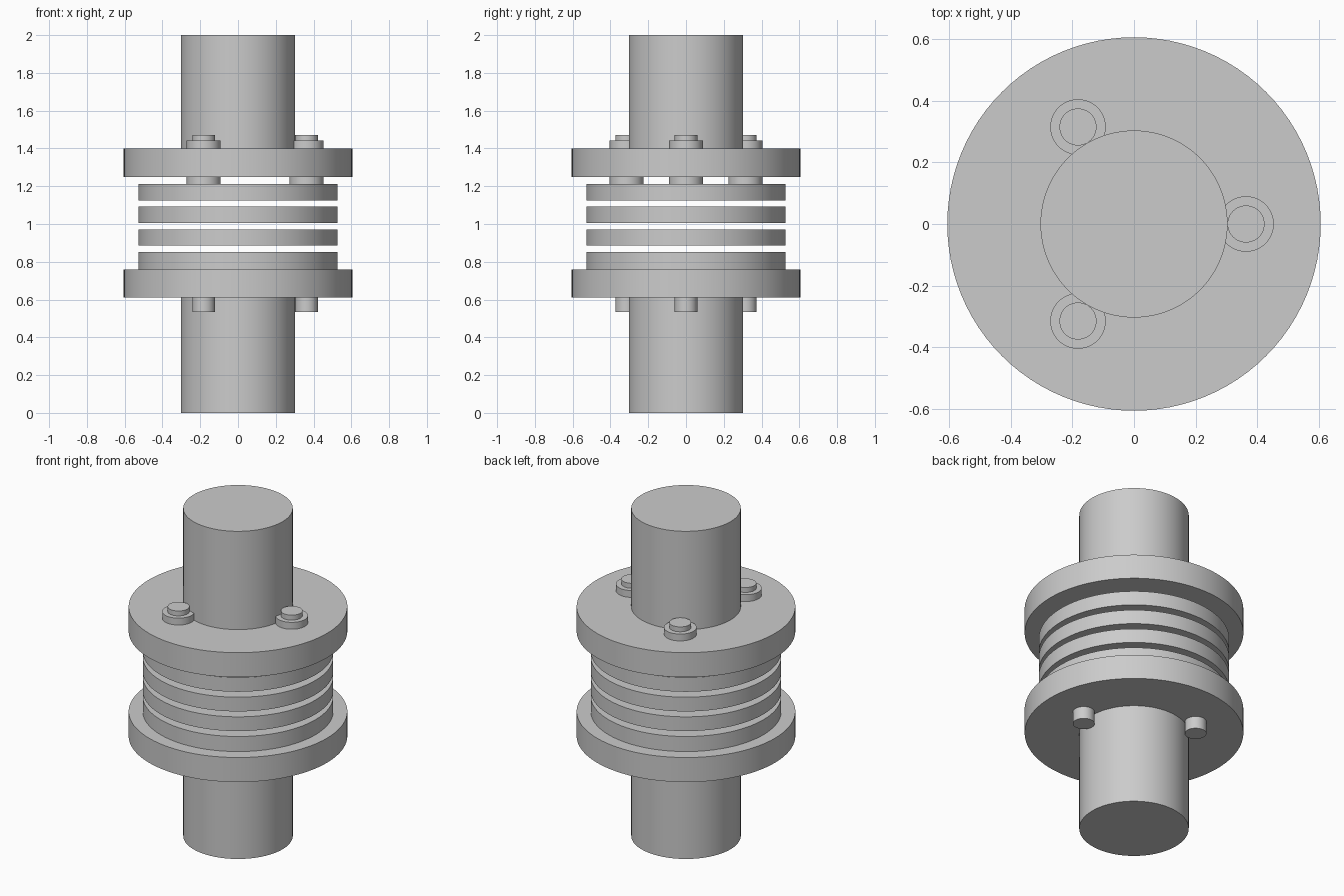
import bpy
from math import cos, sin, radians

cube = bpy.data.objects.get("Cube")
if cube:
    bpy.data.objects.remove(cube)

# Single grey metal
GREY = (0.6, 0.6, 0.6, 1)
metal = bpy.data.materials.new("grey metal")
metal.use_nodes = True
metal.diffuse_color = GREY
metal.node_tree.nodes["Principled BSDF"].inputs["Base Color"].default_value = GREY


def cylinder(name, radius, z0, z1, x=0, y=0, sides=96):
    """Upright cylinder between two heights."""
    bpy.ops.mesh.primitive_cylinder_add(vertices=sides, radius=radius,
                                        depth=z1 - z0, location=(x, y, (z0 + z1) / 2))
    obj = bpy.context.object
    obj.name = name
    obj.data.materials.append(metal)
    bpy.ops.object.shade_smooth_by_angle(angle=radians(30))
    return obj


# Shafts, each ending inside its flange
cylinder("lower_shaft", 0.303, 0, 0.75)
cylinder("upper_shaft", 0.303, 1.26, 2)

# Flanges
cylinder("lower_flange", 0.605, 0.61, 0.76)
cylinder("upper_flange", 0.605, 1.25, 1.4)

# Stack of spaced discs, the lowest seated on the lower flange
for i, (bottom, top) in enumerate([(0.75, 0.852), (0.885, 0.972),
                                   (1.005, 1.092), (1.125, 1.212)]):
    cylinder(f"disc_{i + 1}", 0.527, bottom, top)

# Three bolts around the axis, with washers above and below the upper flange
for i in range(3):
    a = radians(120 * i)
    x, y = 0.363 * cos(a), 0.363 * sin(a)
    cylinder(f"bolt_head_{i + 1}", 0.06, 1.3, 1.472, x, y, 48)
    cylinder(f"bolt_end_{i + 1}", 0.06, 0.535, 0.7, x, y, 48)
    cylinder(f"upper_washer_{i + 1}", 0.09, 1.38, 1.442, x, y, 48)
    cylinder(f"lower_washer_{i + 1}", 0.09, 1.205, 1.27, x, y, 48)
